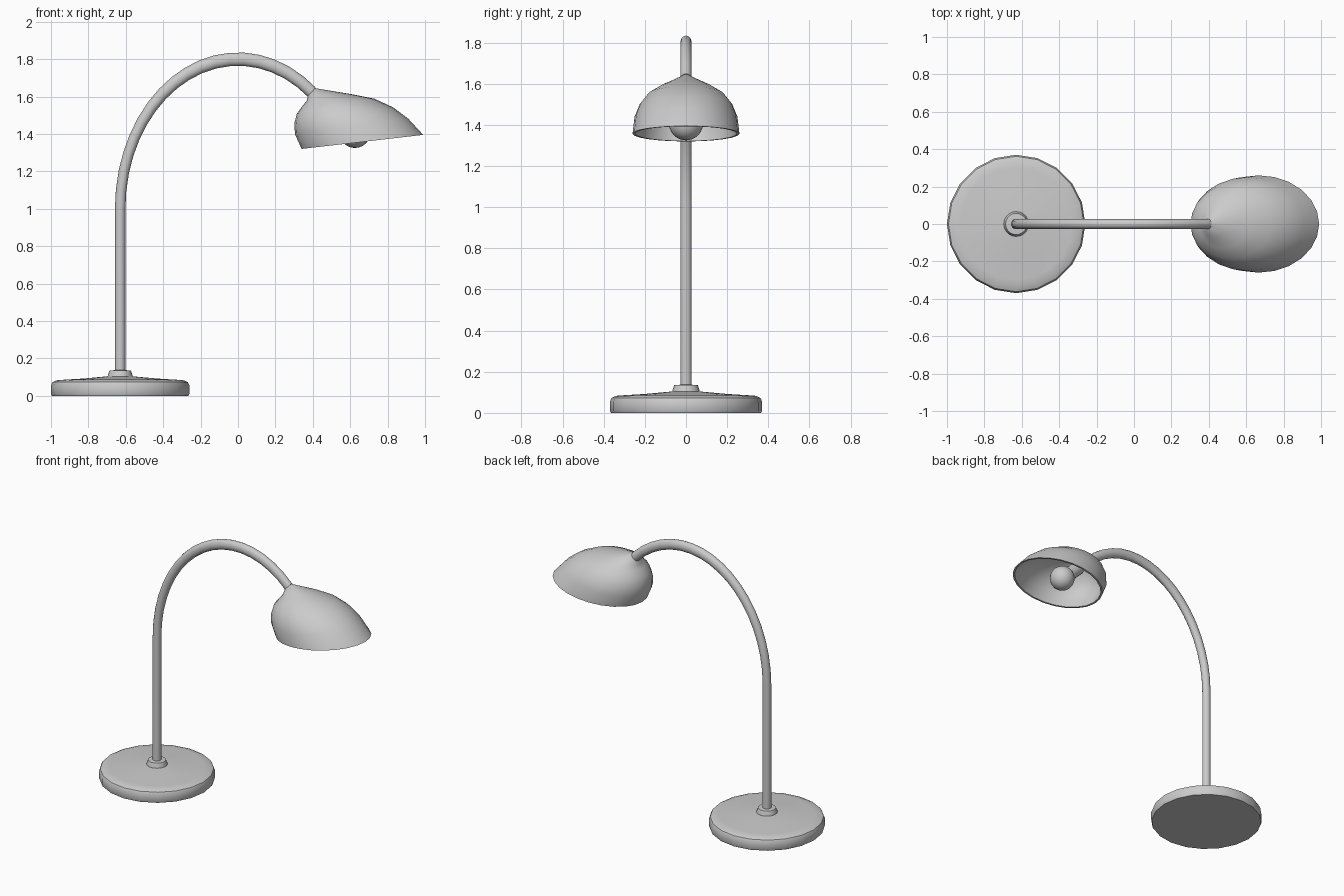
import bpy, bmesh, math
from mathutils import Vector

if "Cube" in bpy.data.objects:
    bpy.data.objects.remove(bpy.data.objects["Cube"])

BX = -0.63          # x of base and stem


def finish(name, bm, angle=40):
    bmesh.ops.recalc_face_normals(bm, faces=bm.faces)
    me = bpy.data.meshes.new(name)
    bm.to_mesh(me)
    bm.free()
    ob = bpy.data.objects.new(name, me)
    bpy.context.collection.objects.link(ob)
    bpy.ops.object.select_all(action='DESELECT')
    bpy.context.view_layer.objects.active = ob
    ob.select_set(True)
    bpy.ops.object.shade_smooth_by_angle(angle=math.radians(angle))
    return ob


def loft(name, rings, seg, angle=40, cap_start=True, cap_end=True):
    """Each ring: (centre, axis u, axis v); bridged in order, ends capped."""
    bm = bmesh.new()
    loops = []
    for c, u, v in rings:
        loops.append([bm.verts.new(c + u * math.cos(2 * math.pi * i / seg)
                                   + v * math.sin(2 * math.pi * i / seg))
                      for i in range(seg)])
    for a, b in zip(loops, loops[1:]):
        for i in range(seg):
            j = (i + 1) % seg
            bm.faces.new((a[i], a[j], b[j], b[i]))
    if cap_start:
        bm.faces.new(loops[0])
    if cap_end:
        bm.faces.new(loops[-1])
    return finish(name, bm, angle)


def lathe(name, profile, seg):
    return loft(name, [(Vector((BX, 0, z)), Vector((r, 0, 0)), Vector((0, r, 0)))
                       for r, z in profile], seg)


# Round foot and the small collar holding the stem
lathe("base", [(0.365, 0), (0.37, 0.01), (0.37, 0.055), (0.362, 0.073), (0.34, 0.083),
               (0.30, 0.086), (0.20, 0.092), (0.07, 0.104)], 20)
lathe("collar", [(0.068, 0.095), (0.066, 0.11), (0.057, 0.135), (0.03, 0.137)], 20)

# Gooseneck stem: straight post, then a round arch stretched in height
STRETCH = 1.27
path = [(Vector((BX, 0, 0.1)), Vector((1, 0, 0)))]
for k in range(19):
    t = math.radians(180 - k * 129 / 18)
    path.append((Vector((0.63 * math.cos(t), 0, 1.0 + 0.63 * STRETCH * math.sin(t))),
                 Vector((-math.cos(t), 0, -math.sin(t) * STRETCH))))
loft("stem", [(c, n * 0.028, Vector((0, 0.028, 0))) for c, n in path], 14)

# Lopsided shade: (left x, left z, right x, right z, half width) from neck to rim
SHADE = [(0.373, 1.602, 0.412, 1.645, 0.028),
         (0.368, 1.578, 0.475, 1.634, 0.07),
         (0.345, 1.55, 0.60, 1.614, 0.13),
         (0.315, 1.51, 0.73, 1.588, 0.185),
         (0.302, 1.46, 0.83, 1.542, 0.225),
         (0.304, 1.40, 0.91, 1.482, 0.25),
         (0.34, 1.32, 0.99, 1.395, 0.26)]


def shade_ring(lx, lz, rx, rz, w, inset=0.0):
    left, right = Vector((lx, 0, lz)), Vector((rx, 0, rz))
    u = (right - left) / 2
    return ((left + right) / 2, u - u.normalized() * inset, Vector((0, w - inset, 0)))


outer = [shade_ring(*r) for r in SHADE]
inner = [shade_ring(*r, inset=0.013) for r in reversed(SHADE[1:])]
loft("shade", outer + inner, 24, 50)

# Bulb and its socket inside the shade
bulb_c = Vector((0.625, 0, 1.408))
bm = bmesh.new()
bmesh.ops.create_uvsphere(bm, u_segments=20, v_segments=12, radius=0.083)
bmesh.ops.translate(bm, verts=bm.verts, vec=bulb_c)
finish("bulb", bm)

top = Vector((0.42, 0, 1.60))
d = (bulb_c - top).normalized()
side = d.cross(Vector((0, 1, 0)))
length = (bulb_c - top).length
loft("socket", [(top + d * length * f, side * r, Vector((0, r, 0)))
                for f, r in ((0, 0.03), (0.3, 0.035), (0.32, 0.045), (0.8, 0.048))], 16)
